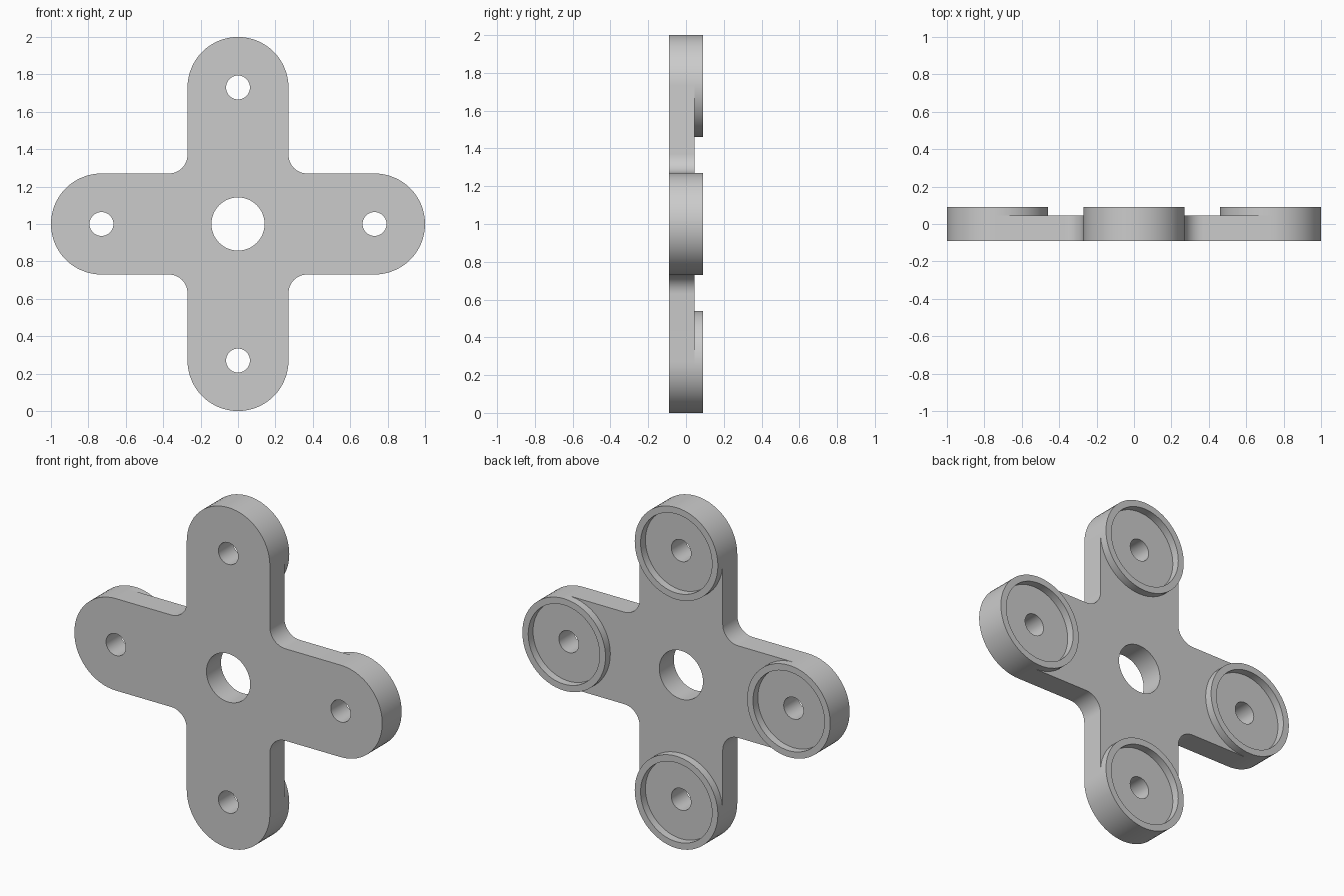
import bpy, bmesh, math
from mathutils import Vector

if "Cube" in bpy.data.objects:
    bpy.data.objects.remove(bpy.data.objects["Cube"])

HALF = 0.27      # half width of an arm, also its end radius
REACH = 0.73     # distance from centre to each arm's hole
FILLET = 0.10    # inside corner radius
FRONT, FLOOR, RIM = -0.09, 0.045, 0.09

grey = bpy.data.materials.new("light grey")
grey.diffuse_color = (0.6, 0.6, 0.6, 1)
grey.use_nodes = True
grey.node_tree.nodes["Principled BSDF"].inputs["Base Color"].default_value = grey.diffuse_color


def arc(cx, cz, r, a0, a1, n):
    return [(cx + r * math.cos(math.radians(a0 + (a1 - a0) * i / n)),
             cz + r * math.sin(math.radians(a0 + (a1 - a0) * i / n)))
            for i in range(n + 1)]


def circle(cx, cz, r, n=64):
    return arc(cx, cz, r, 0, 360, n)[:-1]


def turn(points, k):
    """Rotate points by k quarter turns."""
    for _ in range(k):
        points = [(-z, x) for x, z in points]
    return points


def slab(name, loops, y0, y1, open_base=False):
    """Fill closed loops (outline plus holes) and extrude from y0 to y1."""
    bm = bmesh.new()
    edges = []
    for loop in loops:
        vs = [bm.verts.new((x, y0, z + 1)) for x, z in loop]
        edges += [bm.edges.new((vs[i - 1], vs[i])) for i in range(len(vs))]
    bmesh.ops.triangle_fill(bm, use_beauty=True, use_dissolve=False,
                            edges=edges, normal=Vector((0, -1, 0)))
    base = bm.faces[:]
    out = bmesh.ops.extrude_face_region(bm, geom=base)
    moved = [g for g in out["geom"] if isinstance(g, bmesh.types.BMVert)]
    bmesh.ops.translate(bm, verts=moved, vec=(0, y1 - y0, 0))
    bmesh.ops.recalc_face_normals(bm, faces=bm.faces[:])
    if open_base:
        hidden = [f for f in bm.faces if all(abs(v.co.y - y0) < 1e-5 for v in f.verts)]
        bmesh.ops.delete(bm, geom=hidden, context="FACES_ONLY")
    me = bpy.data.meshes.new(name)
    bm.to_mesh(me)
    bm.free()
    me.materials.append(grey)
    ob = bpy.data.objects.new(name, me)
    bpy.context.collection.objects.link(ob)
    bpy.ops.object.select_all(action="DESELECT")
    ob.select_set(True)
    bpy.context.view_layer.objects.active = ob
    bpy.ops.object.shade_smooth_by_angle(angle=math.radians(30))
    return ob


# Cross plate: rounded arm end plus inside corner, repeated four times
c = HALF + FILLET
quarter = arc(REACH, 0, HALF, -90, 90, 32) + arc(c, c, FILLET, 270, 180, 12)
outline = [p for k in range(4) for p in turn(quarter, k)]
holes = [circle(0, 0, 0.142)]
holes += [turn(circle(REACH, 0, 0.064, 48), k) for k in range(4)]
slab("cross_plate", [outline] + holes, FRONT, FLOOR)

# Raised rim around each arm hole on the back
for k, side in enumerate(("right", "top", "left", "bottom")):
    rim = [turn(circle(REACH, 0, r), k) for r in (HALF, 0.232)]
    slab(side + "_rim", rim, FLOOR, RIM, open_base=True)
